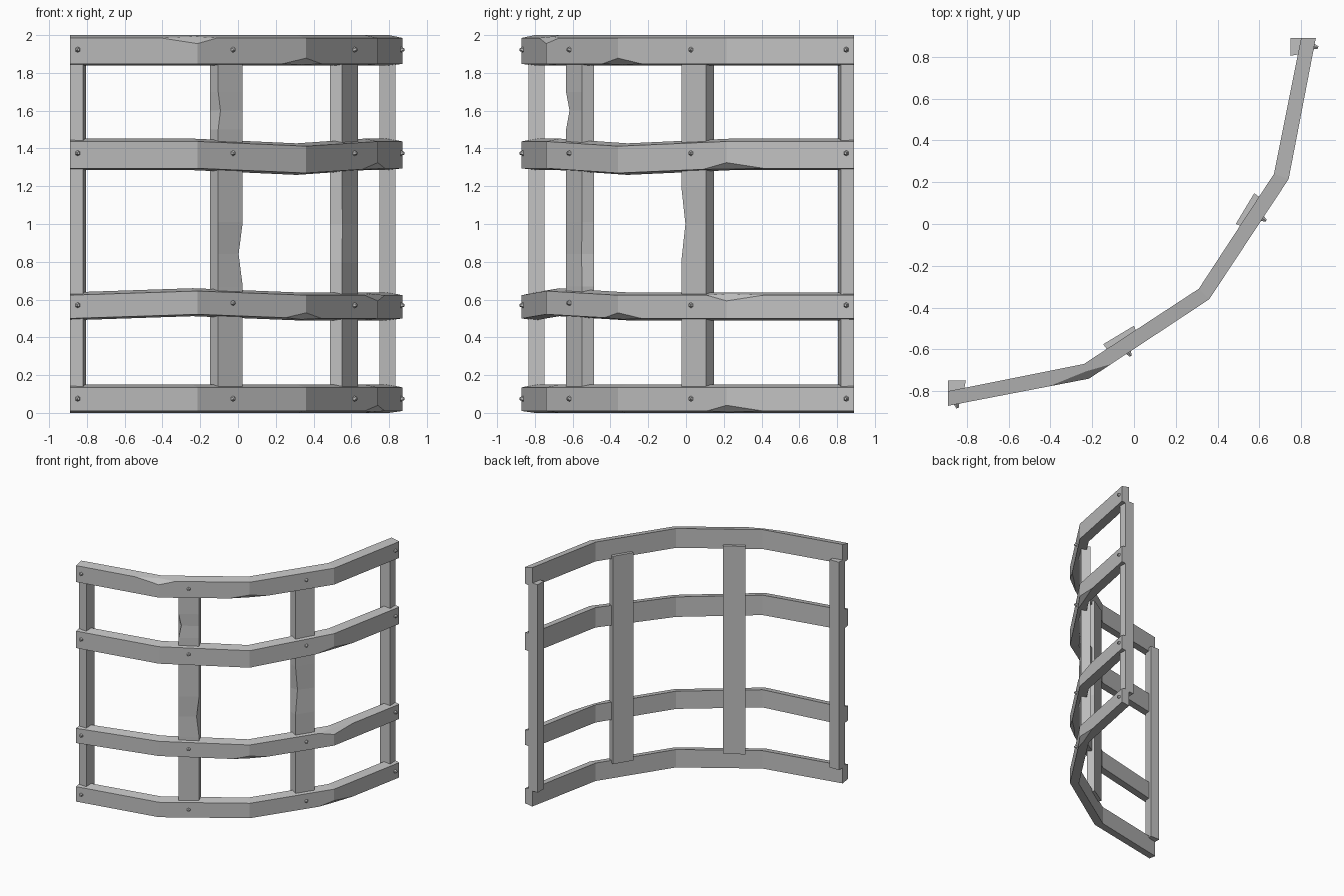
import bpy, bmesh
from mathutils import Vector, Matrix

cube = bpy.data.objects.get("Cube")
if cube:
    bpy.data.objects.remove(cube)

grey = bpy.data.materials.new("weathered_grey")
grey.use_nodes = True
grey.diffuse_color = (0.53, 0.53, 0.53, 1)
grey.node_tree.nodes["Principled BSDF"].inputs["Base Color"].default_value = grey.diffuse_color


def finish(bm, name):
    bmesh.ops.recalc_face_normals(bm, faces=bm.faces)
    mesh = bpy.data.meshes.new(name)
    bm.to_mesh(mesh)
    bm.free()
    mesh.materials.append(grey)
    obj = bpy.data.objects.new(name, mesh)
    bpy.context.collection.objects.link(obj)
    return obj


def flip(p):
    """Reflect a plan point across the diagonal of the curved fence."""
    return (-p[1], -p[0])


def loft(bm, rings):
    """Skin a list of four-point rings and close both ends."""
    rows = [[bm.verts.new(p) for p in ring] for ring in rings]
    for a, b in zip(rows, rows[1:]):
        for i in range(4):
            j = (i + 1) % 4
            bm.faces.new((a[i], a[j], b[j], b[i]))
    bm.faces.new(rows[0])
    bm.faces.new(rows[-1])


# Plan of the bent rails, half given and half reflected
outer = [(-0.89, -0.87), (-0.215, -0.74), (0.36, -0.36)]
inner = [(-0.89, -0.80), (-0.24, -0.67), (0.31, -0.31)]
outer += [flip(p) for p in outer[1::-1]]
inner += [flip(p) for p in inner[1::-1]]


def rail(name, low, high, sag, chips):
    bm = bmesh.new()
    rings = []
    for o, i, dz in zip(outer, inner, sag):
        lo, hi = low + dz, high + dz
        rings.append([(*o, lo + 0.01), (*o, hi - 0.015), (*i, hi), (*i, lo)])
    loft(bm, rings)
    # Knocked-off corners at the bends
    for joint, side in chips:
        corner = Vector(rings[joint][1 if side > 0 else 0])
        out = (Vector((*outer[joint], 0)) - Vector((*inner[joint], 0))).normalized()
        up = Vector((0, 0, side))
        bmesh.ops.bisect_plane(bm, geom=bm.verts[:] + bm.edges[:] + bm.faces[:],
                               plane_co=corner - up * 0.03, plane_no=out + up,
                               clear_outer=True)
        bmesh.ops.holes_fill(bm, edges=bm.edges[:], sides=0)
    finish(bm, name)


level = (0, 0, 0, 0, 0)
rail("bottom_rail", 0.0, 0.15, level, [(3, -1)])
rail("lower_middle_rail", 0.49, 0.638, (0, 0.022, 0, 0, 0), [(2, -1), (3, 1)])
rail("upper_middle_rail", 1.285, 1.452, (0, 0, -0.025, 0, 0), [(3, -1)])
rail("top_rail", 1.838, 2.0, level, [(1, 1), (2, -1)])


def post(name, plan, dents):
    """Upright post; each dent pulls one corner inward at a height."""
    bm = bmesh.new()
    levels = {0.13: None, 1.87: None}
    for corner, z, reach in dents:
        levels.update({z - reach: None, z: corner, z + reach: None})
    centre = sum((Vector(p) for p in plan), Vector((0, 0))) / 4
    rings = []
    for z in sorted(levels):
        ring = [Vector(p) for p in plan]
        if levels[z] is not None:
            k = levels[z]
            ring[k] += (centre - ring[k]).normalized() * 0.022
        rings.append([(*p, z) for p in ring])
    loft(bm, rings)
    finish(bm, name)


# Plans run front-left, front-right, back-right, back-left
end_plan = [(-0.89, -0.835), (-0.82, -0.835), (-0.805, -0.75), (-0.89, -0.75)]
mid_plan = [(-0.105, -0.635), (0.02, -0.555), (0.0, -0.487), (-0.147, -0.575)]
mid_plan[1] = (0.025, -0.55)
post("right_end_post", end_plan, [])
post("left_end_post", [flip(p) for p in end_plan], [])
post("right_middle_post", mid_plan, [(0, 1.6, 0.1), (1, 0.84, 0.17)])
post("left_middle_post", [flip(p) for p in mid_plan], [(1, 1.0, 0.2)])


# Pointed bolts where rails cross posts
def bolt(name, plan, direction, z):
    bm = bmesh.new()
    bmesh.ops.create_cone(bm, cap_ends=True, segments=6, radius1=0.021,
                          radius2=0.007, depth=0.035)
    turn = Vector((*direction, 0)).to_track_quat('Z', 'Y').to_matrix().to_4x4()
    bm.transform(Matrix.Translation((*plan, z)) @ turn)
    finish(bm, name)


spots = [((-0.848, -0.864), (0.19, -0.98)), ((-0.025, -0.617), (0.55, -0.83))]
spots += [(flip(p), flip(d)) for p, d in spots[::-1]]
for r, z in enumerate((0.075, 0.57, 1.375, 1.923)):
    for c, (plan, direction) in enumerate(spots):
        lift = 0.012 if (r, c) == (1, 1) else 0
        bolt(f"bolt_{r + 1}_{c + 1}", plan, direction, z + lift)
